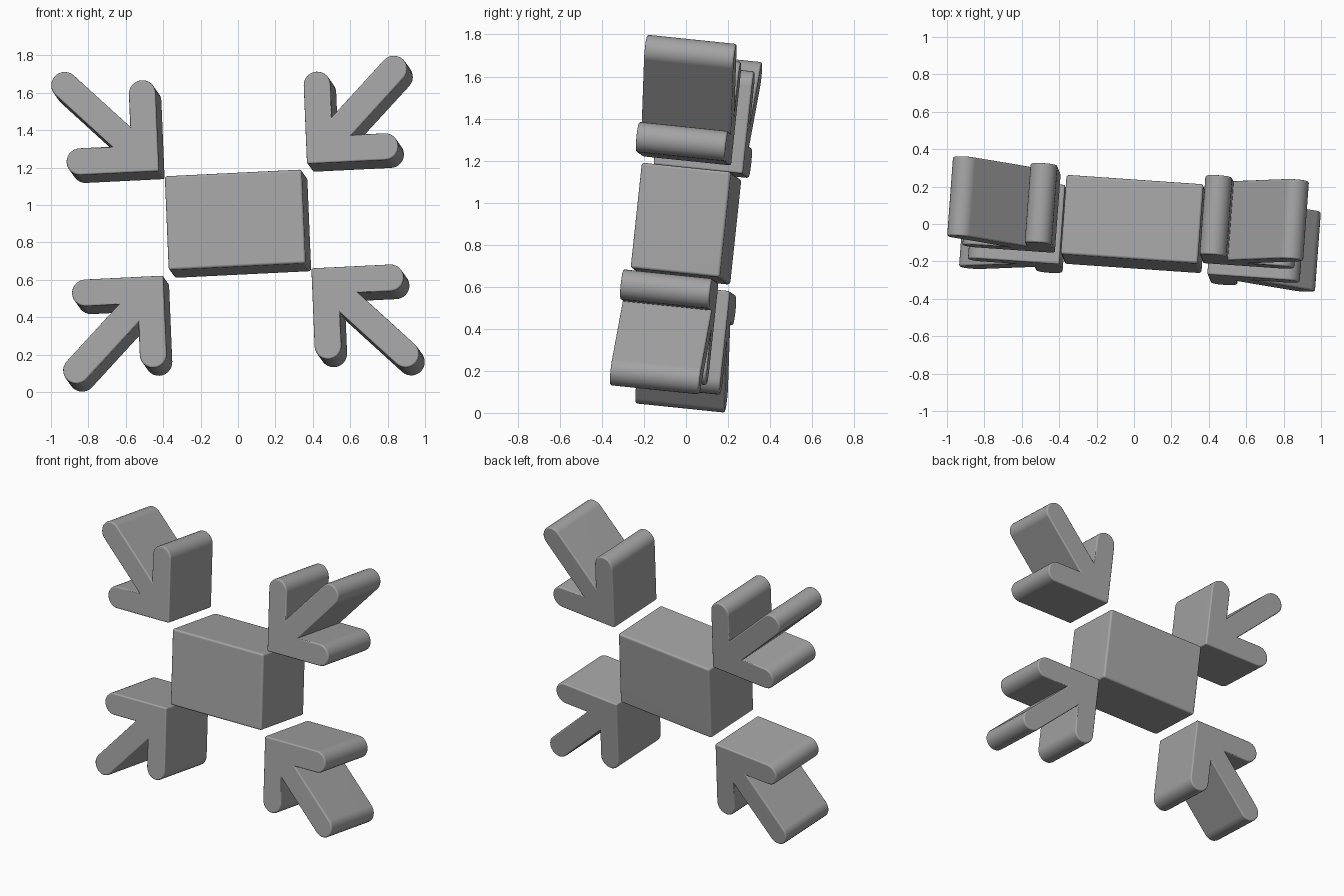
import bpy, bmesh
from math import pi, cos, sin, radians
from mathutils import Matrix, Euler

if "Cube" in bpy.data.objects:
    bpy.data.objects.remove(bpy.data.objects["Cube"])

DEPTH = 0.428
R = 0.072                       # half width of every arrow bar
TILT = Matrix.Translation((0, 0, 0.9)) @ Euler((-0.103, -0.049, -0.069)).to_matrix().to_4x4()

grey = bpy.data.materials.new("dark_grey")
grey.diffuse_color = (0.37, 0.37, 0.37, 1)
grey.use_nodes = True
grey.node_tree.nodes["Principled BSDF"].inputs["Base Color"].default_value = grey.diffuse_color


def slab(name, outline, bevel):
    """Extrude a flat outline (x, z) through the depth, soften its edges, tilt it."""
    bm = bmesh.new()
    face = bm.faces.new([bm.verts.new((x, -DEPTH / 2, z)) for x, z in outline])
    ext = bmesh.ops.extrude_face_region(bm, geom=[face])
    moved = [v for v in ext["geom"] if isinstance(v, bmesh.types.BMVert)]
    bmesh.ops.translate(bm, verts=moved, vec=(0, DEPTH, 0))
    bmesh.ops.recalc_face_normals(bm, faces=bm.faces[:])
    edges = [e for e in bm.edges if e.is_manifold and e.calc_face_angle() > radians(30)
             and (e.is_convex or abs(e.verts[0].co.y - e.verts[1].co.y) < 0.001)]
    bmesh.ops.bevel(bm, geom=edges, offset=bevel, segments=3, profile=0.5, affect='EDGES')
    mesh = bpy.data.meshes.new(name)
    bm.to_mesh(mesh)
    bm.free()
    mesh.materials.append(grey)
    obj = bpy.data.objects.new(name, mesh)
    bpy.context.collection.objects.link(obj)
    obj.matrix_world = TILT
    bpy.ops.object.select_all(action='DESELECT')
    obj.select_set(True)
    bpy.context.view_layer.objects.active = obj
    bpy.ops.object.shade_smooth_by_angle(angle=radians(35))
    # Keep the large faces flat in the shading
    weighted = obj.modifiers.new("flat_faces", 'WEIGHTED_NORMAL')
    weighted.keep_sharp = True


def round_end(cx, cy, direction, n=14):
    """Half circle closing a bar that points along direction."""
    return [(cx + R * cos(direction - pi / 2 + pi * i / n),
             cy + R * sin(direction - pi / 2 + pi * i / n)) for i in range(n + 1)]


# Centre block
W, H = 0.3675, 0.2525
slab("centre_block", [(-W, -H), (W, -H), (W, H), (-W, H)], 0.014)

# Arrow outline: corner at the origin, two head bars and a diagonal shaft
bar = 0.493 - R
notch = 2 * R + R * 2 ** 0.5
arrow = ([(0, 0)] + round_end(bar, R, 0) + [(notch, 2 * R)]
         + round_end(0.486, 0.486, pi / 4) + [(2 * R, notch)]
         + round_end(R, bar, pi / 2))

# Four arrows pointing at the block corners
for sx, side in ((-1, "left"), (1, "right")):
    for sz, level in ((-1, "lower"), (1, "upper")):
        slab(f"{level}_{side}_arrow",
             [(sx * (0.397 + x), sz * (0.281 + z)) for x, z in arrow], 0.01)
